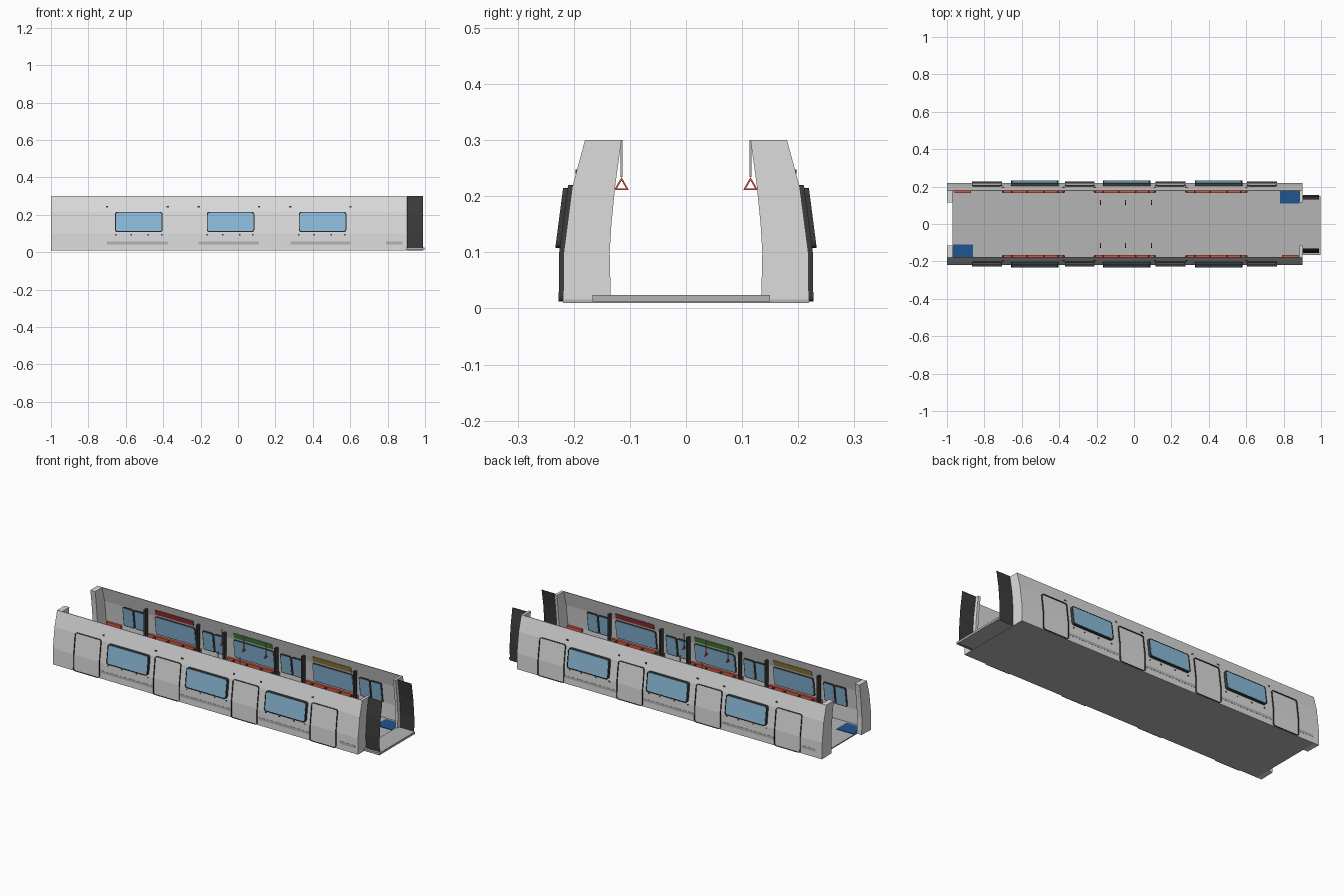
import bpy, bmesh, math

cube = bpy.data.objects.get("Cube")
if cube:
    bpy.data.objects.remove(cube, do_unlink=True)


def material(name, r, g, b):
    m = bpy.data.materials.new(name)
    m.use_nodes = True
    m.diffuse_color = (r, g, b, 1)
    m.node_tree.nodes["Principled BSDF"].inputs["Base Color"].default_value = (r, g, b, 1)
    return m


BODY = material("light grey body", 0.72, 0.72, 0.72)
FLOOR = material("floor grey", 0.46, 0.46, 0.46)
DARK = material("dark trim", 0.045, 0.045, 0.045)
GLASS = material("blue glass", 0.26, 0.5, 0.7)
ORANGE = material("orange red", 0.72, 0.09, 0.045)
BLUE = material("blue mat", 0.015, 0.09, 0.28)
RED = material("red panel", 0.4, 0.04, 0.04)
GREEN = material("green panel", 0.08, 0.3, 0.06)
YELLOW = material("yellow panel", 0.42, 0.28, 0.06)

# Outer wall and end frame cross-sections as (y, z), top to bottom
OUTER = [(0.18, 0.3), (0.203, 0.215), (0.218, 0.1), (0.219, 0.01)]
INNER = [(0.115, 0.3), (0.126, 0.22), (0.133, 0.15), (0.136, 0.1), (0.134, 0.012)]
GANGWAY = [(0.13, 0.3), (0.146, 0.2), (0.154, 0.1), (0.153, 0.01)]


def wall_y(z):
    for (ya, za), (yb, zb) in zip(OUTER, OUTER[1:]):
        if z >= zb:
            break
    return ya + (yb - ya) * (za - z) / (za - zb)


def finish(name, bm, mat):
    bmesh.ops.recalc_face_normals(bm, faces=bm.faces)
    me = bpy.data.meshes.new(name)
    bm.to_mesh(me)
    bm.free()
    me.materials.append(mat)
    ob = bpy.data.objects.new(name, me)
    bpy.context.collection.objects.link(ob)
    return ob


def boxes(name, mat, items):
    bm = bmesh.new()
    for x0, x1, y0, y1, z0, z1 in items:
        for v in bmesh.ops.create_cube(bm, size=1)["verts"]:
            v.co.x = x0 if v.co.x < 0 else x1
            v.co.y = y0 if v.co.y < 0 else y1
            v.co.z = z0 if v.co.z < 0 else z1
    return finish(name, bm, mat)


def extrude(name, mat, pts, spans, closed=True):
    bm = bmesh.new()
    for x0, x1 in spans:
        a = [bm.verts.new((x0, y, z)) for y, z in pts]
        b = [bm.verts.new((x1, y, z)) for y, z in pts]
        for i in range(len(pts) if closed else len(pts) - 1):
            j = (i + 1) % len(pts)
            bm.faces.new((a[i], a[j], b[j], b[i]))
        if closed:
            bm.faces.new(a)
            bm.faces.new(b)
    return finish(name, bm, mat)


def outline(x0, x1, z0, z1, r):
    """Rounded rectangle in x, z with extra points at the wall crease."""
    pts = []
    corners = [(x1 - r, z1 - r, 0), (x0 + r, z1 - r, 90), (x0 + r, z0 + r, 180), (x1 - r, z0 + r, 270)]
    for k, (cx, cz, start) in enumerate(corners):
        for step in range(4):
            t = math.radians(start + 30 * step)
            pts.append((cx + r * math.cos(t), cz + r * math.sin(t)))
        if z0 < 0.09 and k in (1, 3):
            pts.append((x0 if k == 1 else x1, 0.1))
    return pts


def fitting(name, mat, rects, side, off0, off1, r=0.01, cap=True):
    """Raised band, optionally capped, that follows the slope of a side wall."""
    bm = bmesh.new()
    for rect in rects:
        pts = outline(*rect, r)
        a, b = [[bm.verts.new((x, side * (wall_y(z) + off), z)) for x, z in pts]
                for off in (off0, off1)]
        for i in range(len(pts)):
            j = (i + 1) % len(pts)
            bm.faces.new((a[i], a[j], b[j], b[i]))
        if cap:
            bm.faces.new(b)
    return finish(name, bm, mat)


WINDOWS = (-0.53, -0.04, 0.452)
DOORS = (-0.787, -0.29, 0.195, 0.685)
SEATS = [(-0.7, -0.375), (-0.21, 0.112), (0.28, 0.602)]

# Floor and gangway plate
boxes("floor", FLOOR, [(-0.97, 0.9, -0.217, 0.217, 0.01, 0.016)])
boxes("gangway_floor", FLOOR, [(0.89, 0.997, -0.167, 0.15, 0.012, 0.024)])
boxes("floor_mats", BLUE, [(-0.967, -0.86, -0.2, -0.11, 0.015, 0.019),
                           (0.78, 0.885, 0.11, 0.2, 0.015, 0.019)])

for side, word in ((1, "left"), (-1, "right")):
    def flip(pts):
        return [(y * side, z) for y, z in pts]

    def sided(name, mat, items):
        return boxes(word + "_" + name, mat,
                     [(a, b, *sorted((c * side, d * side)), e, f) for a, b, c, d, e, f in items])

    # Shell, end frames and gangway sheet
    shell = OUTER + [(y - 0.004, z) for y, z in reversed(OUTER)]
    extrude(word + "_wall", BODY, flip(shell), [(-0.999, 0.899)])
    extrude(word + "_end_frames", BODY, flip(OUTER + INNER[::-1]), [(-1, -0.97), (0.885, 0.9)])
    extrude(word + "_gangway_wall", DARK, flip(GANGWAY), [(0.903, 0.99)], closed=False)

    # Windows: raised outside, framed inside
    panes = [(x - 0.122, x + 0.122, 0.113, 0.211) for x in WINDOWS]
    frames = [(x - 0.127, x + 0.127, 0.108, 0.2145) for x in WINDOWS]
    fitting(word + "_window_rims", DARK, frames, side, -0.002, 0.016, cap=False)
    fitting(word + "_window_frames", DARK, frames, side, -0.002, 0.013)
    fitting(word + "_window_glass", GLASS, panes, side, 0.012, 0.015)
    fitting(word + "_inner_window_frames", DARK, frames, side, -0.003, -0.008)
    fitting(word + "_inner_window_glass", GLASS, panes, side, -0.007, -0.01)

    # Doors: outside seal and twin inner panes
    seals = [(x - 0.08, x + 0.08, 0.012, 0.22) for x in DOORS]
    fitting(word + "_door_seals", DARK, seals, side, -0.003, 0.008, cap=False)
    leaves = [(x + s * 0.036 - 0.035, x + s * 0.036 + 0.035, 0.101, 0.214)
              for x in DOORS for s in (-1, 1)]
    fitting(word + "_door_pane_frames", DARK, leaves, side, -0.003, -0.008, 0.008)
    fitting(word + "_door_panes", GLASS,
            [(a + 0.006, b - 0.006, c + 0.006, d - 0.006) for a, b, c, d in leaves],
            side, -0.007, -0.01, 0.006)

    # Coloured panels above the windows
    for x, mat in zip(WINDOWS, (RED, GREEN, YELLOW)[::side]):
        fitting(word + "_" + mat.name.replace(" ", "_"), mat,
                [(x - 0.12, x + 0.12, 0.226, 0.256)], side, -0.003, -0.007, 0.002)

    # Seats, with one short seat near the end
    short = (-0.96, -0.872) if side > 0 else (0.79, 0.88)
    rows = SEATS + [short]
    sided("seat_bases", FLOOR, [(a, b, 0.17, 0.2195, 0.042, 0.056) for a, b in rows])
    sided("seat_cushions", ORANGE, [(a, b, 0.165, 0.212, 0.056, 0.068) for a, b in rows])
    sided("seat_backs", ORANGE, [(a, b, 0.2, 0.213, 0.068, 0.1) for a, b in rows])
    sided("seat_legs", FLOOR, [(a + 0.03, b - 0.03, 0.19, 0.212, 0.014, 0.042) for a, b in rows])

    # Armrests and draught screens
    arms = [a + (b - a) * t for a, b in SEATS for t in (0.14, 0.4, 0.68, 0.9)]
    sided("armrests", DARK, [(x - 0.004, x + 0.004, 0.168, 0.2195, 0.09, 0.097) for x in arms])
    ends = [x for pair in SEATS for x in pair]
    sided("draught_screens", DARK,
          [(x - 0.005, x + 0.005, 0.168, 0.192, 0.02, 0.24) for x in ends])
    sided("screen_brackets", DARK, [(x - 0.006, x + 0.006, 0.17, 0.197, 0.24, 0.248) for x in ends])

    # Hanging straps with triangular grips
    hangers = (-0.18, -0.045, 0.093)
    sided("straps", FLOOR, [(x - 0.002, x + 0.002, 0.113, 0.117, 0.234, 0.3) for x in hangers])
    bm = bmesh.new()
    for x in hangers:
        rings = []
        for dx in (-0.003, 0.003):
            for rad in (0.0155, 0.0095):
                rings.append([bm.verts.new((x + dx, side * 0.115 + rad * math.sin(t),
                                            0.2185 + rad * math.cos(t)))
                              for t in (0, math.tau / 3, math.tau * 2 / 3)])
        for p, q in ((0, 1), (1, 3), (3, 2), (2, 0)):
            for i in range(3):
                j = (i + 1) % 3
                bm.faces.new((rings[p][i], rings[p][j], rings[q][j], rings[q][i]))
    finish(word + "_strap_grips", bm, ORANGE)
